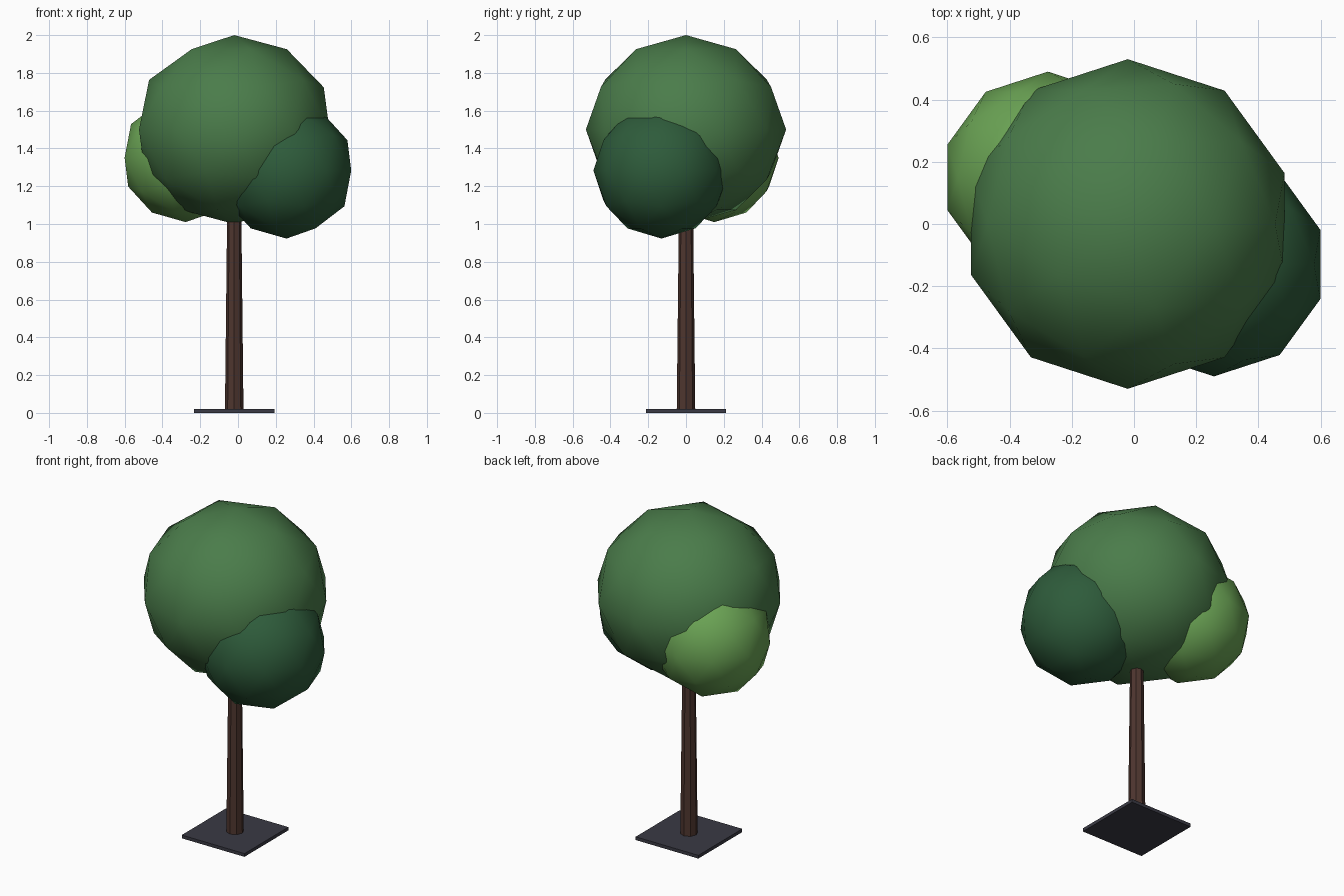
import bpy

if "Cube" in bpy.data.objects:
    bpy.data.objects.remove(bpy.data.objects["Cube"])

def material(name, rgb):
    m = bpy.data.materials.new(name)
    m.diffuse_color = (*rgb, 1)
    m.use_nodes = True
    m.node_tree.nodes["Principled BSDF"].inputs["Base Color"].default_value = m.diffuse_color
    return m

leaf = material("leaf_green", (0.069, 0.202, 0.069))
dark_leaf = material("dark_leaf_green", (0.027, 0.105, 0.043))
light_leaf = material("light_leaf_green", (0.145, 0.367, 0.089))
bark = material("bark_brown", (0.076, 0.036, 0.028))
slate = material("slate_grey", (0.042, 0.042, 0.058))

CX = -0.02  # trunk axis

def finish(name, mat):
    ob = bpy.context.object
    ob.name = name
    ob.data.materials.append(mat)
    return ob

def foliage(name, loc, radius, height, mat):
    bpy.ops.mesh.primitive_ico_sphere_add(subdivisions=2, radius=1, location=loc)
    ob = finish(name, mat)
    ob.scale = (radius, radius, height)
    bpy.ops.object.transform_apply(location=False, rotation=False, scale=True)
    bpy.ops.object.shade_smooth()

# Square base plate
bpy.ops.mesh.primitive_cube_add(size=1, location=(CX, 0, 0.01))
bpy.context.object.scale = (0.425, 0.425, 0.02)
finish("base_plate", slate)

# Tapered eight-sided trunk
bpy.ops.mesh.primitive_cone_add(vertices=8, radius1=0.049, radius2=0.037,
                                depth=1.08, location=(CX, 0, 0.56))
finish("trunk", bark)

# Crown clumps
foliage("crown", (CX, 0, 1.5), 0.53, 0.5, leaf)
foliage("dark_clump", (0.257, -0.13, 1.283), 0.36, 0.36, dark_leaf)
foliage("light_clump", (-0.277, 0.15, 1.35), 0.34, 0.34, light_leaf)
